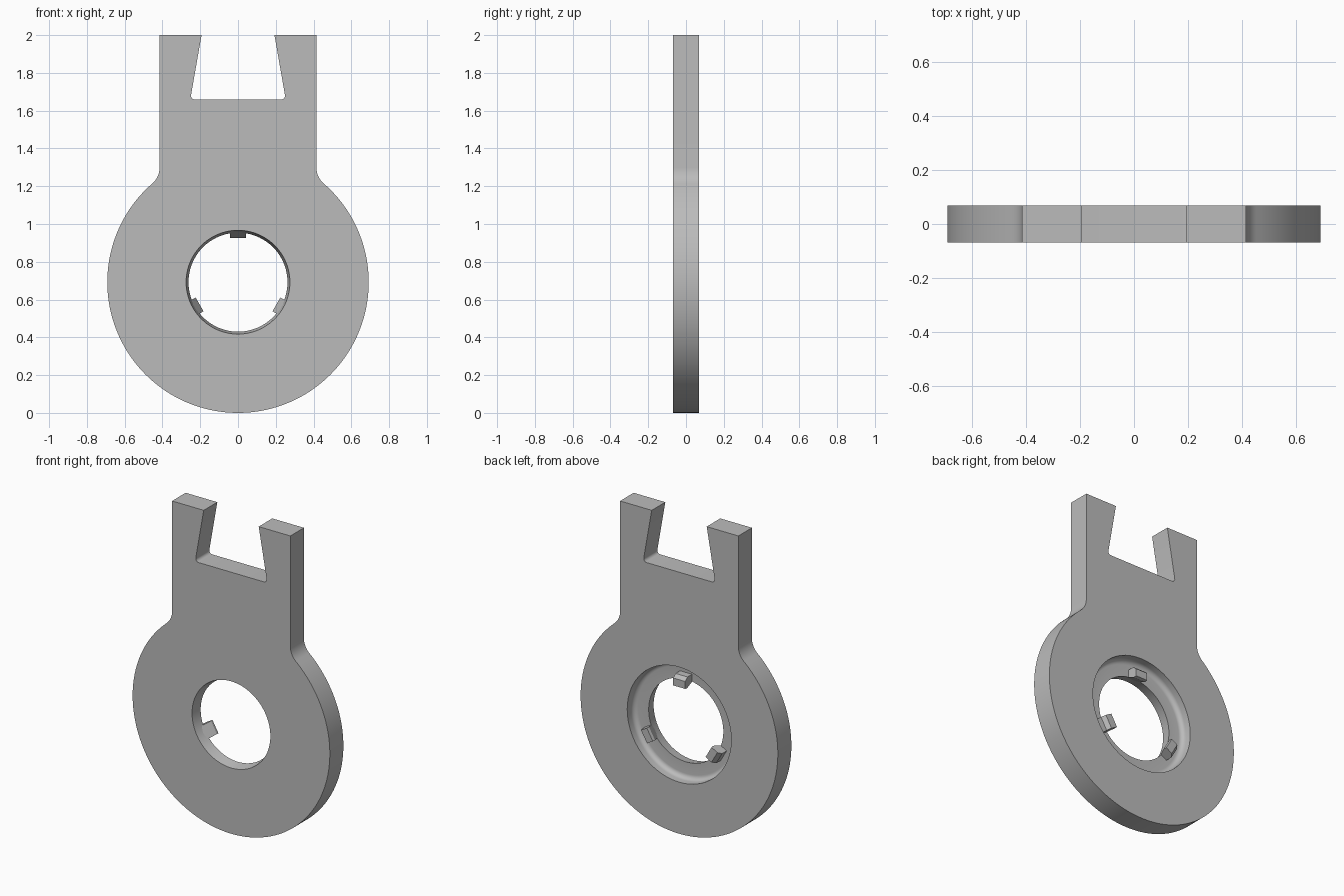
import bpy, bmesh, math
from math import sin, cos, pi, atan2, hypot
from mathutils import Matrix

cube = bpy.data.objects.get("Cube")
if cube:
    bpy.data.objects.remove(cube)

R = 0.692            # disc radius, also its centre height
T = 0.068            # half thickness
POST = 0.415         # half width of the post
FILLET = 0.114       # blend between post and disc

grey = bpy.data.materials.new("plain grey")
grey.use_nodes = True
colour = (0.5, 0.5, 0.5, 1)
grey.diffuse_color = colour
grey.node_tree.nodes["Principled BSDF"].inputs["Base Color"].default_value = colour


def arc(cx, cz, r, a, b, n):
    return [(cx + r * cos(a + (b - a) * i / n), cz + r * sin(a + (b - a) * i / n))
            for i in range(n + 1)]


def make_object(name, bm):
    bmesh.ops.recalc_face_normals(bm, faces=bm.faces)
    mesh = bpy.data.meshes.new(name)
    bm.to_mesh(mesh)
    bm.free()
    mesh.materials.append(grey)
    obj = bpy.data.objects.new(name, mesh)
    bpy.context.collection.objects.link(obj)
    return obj


def extrude(bm, points, depth):
    face = bm.faces.new([bm.verts.new(p) for p in points])
    new = bmesh.ops.extrude_face_region(bm, geom=[face])["geom"]
    bmesh.ops.translate(bm, vec=depth, verts=[v for v in new if isinstance(v, bmesh.types.BMVert)])


# Half outline: disc, blend, post and dovetail notch
blend_x = POST + FILLET
blend_z = R + math.sqrt((R + FILLET) ** 2 - blend_x ** 2)
meet = atan2(blend_z - R, blend_x)
half = arc(0, R, R, -pi / 2, meet, 80)
half += arc(blend_x, blend_z, FILLET, meet + pi, pi, 10)[1:]
half += [(POST, 2), (0.193, 2)]
half += arc(0.229, 1.679, 0.02, 0.16, -pi / 2, 6)
outline = half + [(-x, z) for x, z in reversed(half[1:])]

bm = bmesh.new()
extrude(bm, [(x, -T, z) for x, z in outline], (0, 2 * T, 0))
plate = make_object("ring_plate", bm)

# Bore with a slight taper and a filleted recess at the back
profile = [(0, -0.1), (0.281, -0.1), (0.262, 0.0)]
profile += arc(0.335, 0.03, 0.03, -pi / 2, 0, 6)
profile += [(0.365, 0.1), (0, 0.1)]
bm = bmesh.new()
verts = [bm.verts.new((r, y, R)) for r, y in profile]
edges = [bm.edges.new(pair) for pair in zip(verts, verts[1:])]
bmesh.ops.spin(bm, geom=verts + edges, cent=(0, 0, R), axis=(0, 1, 0),
               angle=2 * pi, steps=96)
bmesh.ops.remove_doubles(bm, verts=bm.verts, dist=1e-5)
cutter = make_object("bore_cutter", bm)
cutter.hide_render = True

cut = plate.modifiers.new("bore", 'BOOLEAN')
cut.operation = 'DIFFERENCE'
cut.solver = 'EXACT'
cut.object = cutter
bpy.context.view_layer.objects.active = plate
bpy.ops.object.modifier_apply(modifier="bore")
bpy.data.objects.remove(cutter)

# Three small catches standing on the lip, leaning into the bore
catch_profile = [(0.268, -0.025), (0.235, 0.05), (0.238, T), (0.285, T), (0.305, 0.045), (0.305, -0.025)]
catches = []
for i, name in enumerate(("top_catch", "right_catch", "left_catch")):
    bm = bmesh.new()
    extrude(bm, [(-0.042, y, r) for r, y in catch_profile], (0.084, 0, 0))
    bm.transform(Matrix.Translation((0, 0, R)) @ Matrix.Rotation(-i * 2 * pi / 3, 4, 'Y'))
    catches.append(make_object(name, bm))

# Smooth the round walls, keep the corners crisp
bpy.ops.object.select_all(action='DESELECT')
plate.select_set(True)
bpy.ops.object.shade_smooth_by_angle(angle=math.radians(25))
